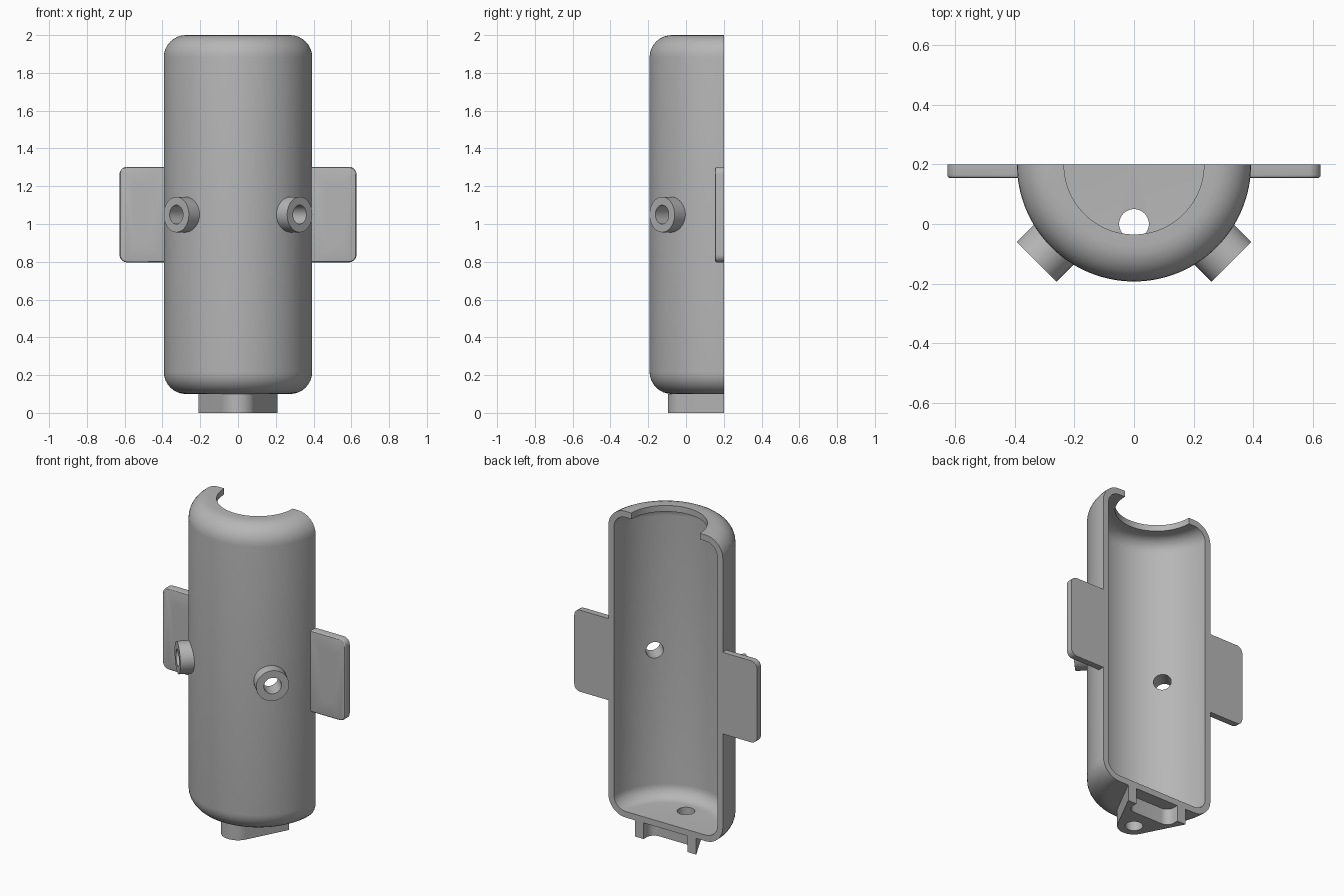
import bpy, bmesh
from math import sin, cos, pi, radians
from mathutils import Matrix, Vector

if "Cube" in bpy.data.objects:
    bpy.data.objects.remove(bpy.data.objects["Cube"], do_unlink=True)

grey = bpy.data.materials.new("plain grey")
grey.use_nodes = True
grey.diffuse_color = (0.47, 0.47, 0.47, 1)
grey.node_tree.nodes["Principled BSDF"].inputs["Base Color"].default_value = grey.diffuse_color

BACK = 0.2          # plane of the open rear face
R, WALL = 0.393, 0.038
FLOOR, TOP = 0.1, 2.0
FILLET, MOUTH = 0.118, 0.235


def arc(cx, cy, r, start, end, steps=8):
    """Points on an arc, angles in degrees."""
    angles = [radians(start + (end - start) * i / steps) for i in range(steps + 1)]
    return [(cx + r * cos(a), cy + r * sin(a)) for a in angles]


def finish(name, bm):
    bmesh.ops.recalc_face_normals(bm, faces=bm.faces)
    mesh = bpy.data.meshes.new(name)
    bm.to_mesh(mesh)
    bm.free()
    obj = bpy.data.objects.new(name, mesh)
    mesh.materials.append(grey)
    bpy.context.collection.objects.link(obj)
    return obj


def prism(name, outline, depth, matrix, bevel=0):
    """Extrude an outline along local z; optionally round the far rim."""
    bm = bmesh.new()
    face = bm.faces.new([bm.verts.new((x, y, 0)) for x, y in outline])
    made = bmesh.ops.extrude_face_region(bm, geom=[face], use_keep_orig=True)["geom"]
    top = [v for v in made if isinstance(v, bmesh.types.BMVert)]
    bmesh.ops.translate(bm, verts=top, vec=(0, 0, depth))
    if bevel:
        rim = [e for e in bm.edges if all(v in top for v in e.verts)]
        bmesh.ops.bevel(bm, geom=rim, offset=bevel, segments=3, profile=0.5, affect='EDGES')
    bm.transform(matrix)
    return finish(name, bm)


def rod(name, start, direction, radius, length):
    """Cylinder from a start point along a direction."""
    turn = Vector(direction).to_track_quat('Z', 'Y').to_matrix().to_4x4()
    return prism(name, arc(0, 0, radius, 0, 360, 48)[:-1], length,
                 Matrix.Translation(start) @ turn)


def activate(obj):
    bpy.ops.object.select_all(action='DESELECT')
    obj.select_set(True)
    bpy.context.view_layer.objects.active = obj


def drill(obj, cutters):
    activate(obj)
    for cutter in cutters:
        cutter.hide_render = True
        mod = obj.modifiers.new("hole", 'BOOLEAN')
        mod.operation, mod.solver, mod.object = 'DIFFERENCE', 'EXACT', cutter
        bpy.ops.object.modifier_apply(modifier=mod.name)


# Half shell: closed wall profile swept through half a turn
inner = FILLET - WALL
corner = R - FILLET
profile = ([(0, FLOOR)] + arc(corner, FLOOR + FILLET, FILLET, -90, 0)
           + arc(corner, TOP - FILLET, FILLET, 0, 90)
           + [(MOUTH, TOP), (MOUTH, TOP - WALL)]
           + arc(corner, TOP - FILLET, inner, 90, 0)
           + arc(corner, FLOOR + FILLET, inner, 0, -90) + [(0, FLOOR + WALL)])
bm = bmesh.new()
STEPS = 64
rings = []
for i in range(STEPS + 1):
    a = pi + pi * i / STEPS
    rings.append([bm.verts.new((r * cos(a), BACK + r * sin(a), z)) for r, z in profile])
for a, b in zip(rings, rings[1:]):
    for j in range(len(profile) - 1):
        bm.faces.new((a[j], b[j], b[j + 1], a[j + 1]))
bm.faces.new(rings[0])
bm.faces.new(rings[-1])
bmesh.ops.remove_doubles(bm, verts=bm.verts, dist=1e-5)
shell = finish("half_shell", bm)

# Foot: teardrop block with a rounded slot open to the rear
foot_outline = (arc(0, 0, 0.095, -152.7, -27.3, 20) + [(0.21, BACK), (0.15, BACK)]
                + arc(0.1, 0.17, 0.05, 0, -90) + arc(-0.1, 0.17, 0.05, -90, -180)
                + [(-0.15, BACK), (-0.21, BACK)])
foot = prism("foot", foot_outline, FLOOR, Matrix())
drain = rod("drain_cutter", (0, 0, -0.05), (0, 0, 1), 0.05, 0.3)
drill(foot, [drain])
drill(shell, [drain])
parts, cutters = [shell, foot], [drain]

for side, label in ((1, "left"), (-1, "right")):
    # Angled tubular port, bored through the wall
    out = Vector((side, -1, 0)).normalized()
    axis = Vector((0, BACK, 1.05))
    port = rod(label + "_port", axis + out * 0.37, out, 0.094, 0.092)
    bore = rod(label + "_bore_cutter", axis + out * 0.3, out, 0.05, 0.3)
    drill(port, [bore])
    drill(shell, [bore])

    # Mounting plate with two screw holes
    low, high, edge, r = 0.797, 1.303, 0.627, 0.04
    outline = ([(0.385, low)] + arc(edge - r, low + r, r, -90, 0)
               + arc(edge - r, high - r, r, 0, 90) + [(0.385, high)])
    outline = [(side * x, z) for x, z in outline]
    stand = Matrix.Translation((0, BACK, 0)) @ Matrix.Rotation(pi / 2, 4, 'X')
    plate = prism(label + "_mounting_plate", outline, 0.046, stand, 0.01)
    screws = [rod(label + "_screw_cutter", (side * 0.51, 0, z), (0, 1, 0), 0.048, 0.4)
              for z in (0.935, 1.165)]
    drill(plate, screws)
    parts += [port, plate]
    cutters += [bore] + screws

for cutter in cutters:
    bpy.data.objects.remove(cutter, do_unlink=True)
for part in parts:
    activate(part)
    bpy.ops.object.shade_smooth_by_angle(angle=radians(30))
